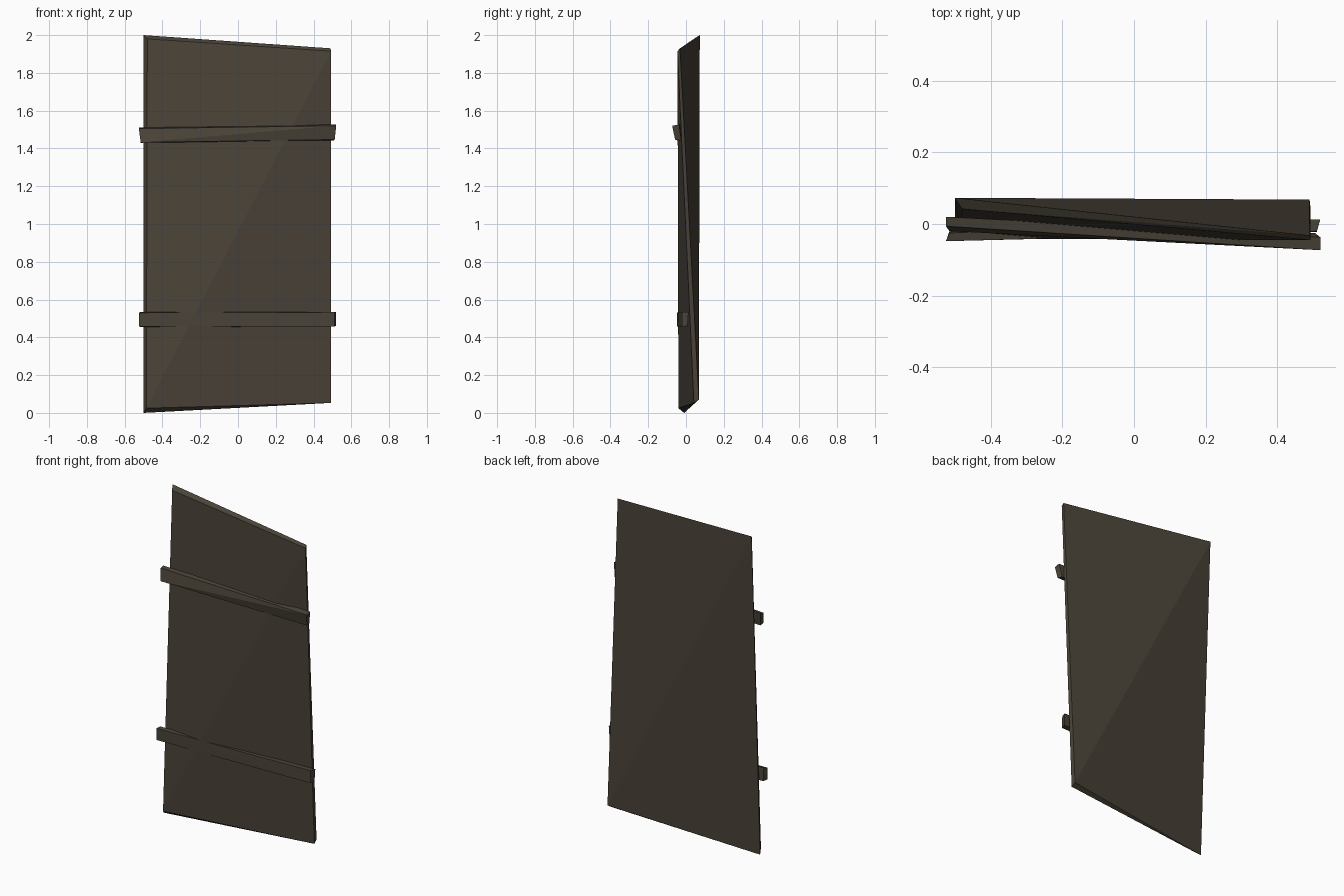
import bpy, bmesh

wood = bpy.data.materials.new("dark weathered wood")
wood.diffuse_color = (0.068, 0.056, 0.040, 1.0)


def warped_board(name, corners):
    """Board spanned by eight corners; its twisted sides fold along the outer diagonal."""
    bm = bmesh.new()
    verts = [bm.verts.new(c) for c in corners]
    bmesh.ops.convex_hull(bm, input=verts)
    bmesh.ops.recalc_face_normals(bm, faces=bm.faces)
    mesh = bpy.data.meshes.new(name)
    bm.to_mesh(mesh)
    bm.free()
    mesh.materials.append(wood)
    obj = bpy.data.objects.new(name, mesh)
    bpy.context.collection.objects.link(obj)
    return obj


# Corner order: left then right end, each as
# bottom front, bottom back, top front, top back

# Twisted main panel
warped_board("door_panel", [
    (-0.485, -0.04, 0.025), (-0.50, -0.01, 0.0),
    (-0.48, 0.042, 1.98), (-0.50, 0.073, 2.0),
    (0.493, 0.042, 0.053), (0.49, 0.068, 0.07),
    (0.493, -0.045, 1.915), (0.49, -0.032, 1.93),
])

# Upper crosspiece
warped_board("upper_crosspiece", [
    (-0.515, -0.02, 1.432), (-0.515, 0.01, 1.43),
    (-0.525, -0.006, 1.505), (-0.525, 0.02, 1.51),
    (0.512, -0.058, 1.447), (0.505, -0.025, 1.442),
    (0.52, -0.073, 1.52), (0.52, -0.037, 1.527),
])

# Lower crosspiece
warped_board("lower_crosspiece", [
    (-0.525, -0.048, 0.458), (-0.515, -0.02, 0.455),
    (-0.525, -0.048, 0.53), (-0.515, -0.025, 0.535),
    (0.51, -0.022, 0.457), (0.518, 0.008, 0.46),
    (0.51, -0.02, 0.533), (0.52, 0.013, 0.533),
])
